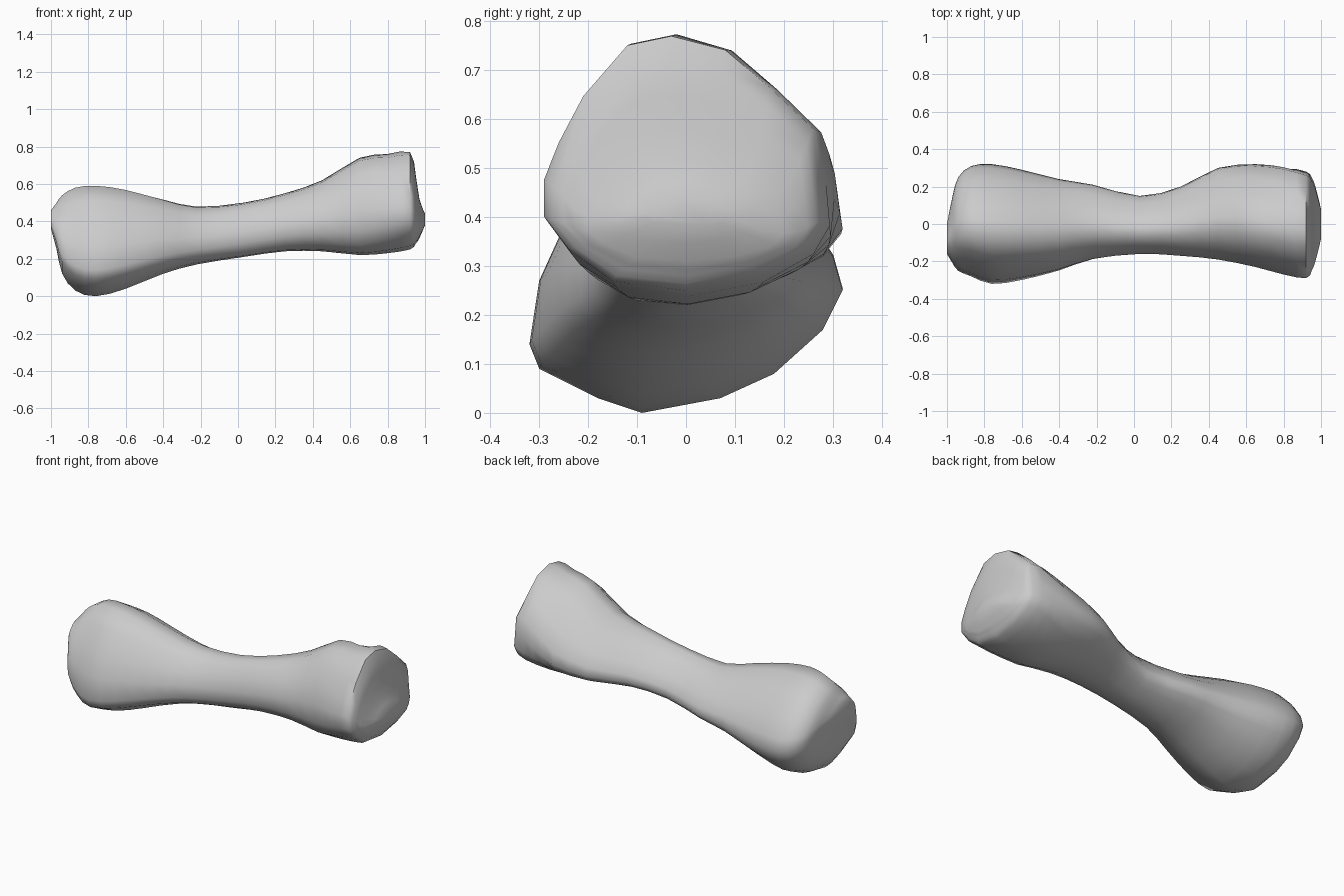
import bpy
import bmesh

default_cube = bpy.data.objects.get("Cube")
if default_cube:
    bpy.data.objects.remove(default_cube, do_unlink=True)


def make_material(name, colour):
    material = bpy.data.materials.new(name)
    material.use_nodes = True
    material.diffuse_color = colour
    shader = material.node_tree.nodes["Principled BSDF"]
    shader.inputs["Base Color"].default_value = colour
    shader.inputs["Roughness"].default_value = 0.8
    return material


def refine(points):
    """Insert a point on a smooth curve halfway along each span."""
    padded = [points[0]] + points + [points[-1]]
    result = []
    for a, b, c, d in zip(padded, padded[1:], padded[2:], padded[3:]):
        middle = tuple((9 * (q + r) - p - s) / 16
                       for p, q, r, s in zip(a, b, c, d))
        result += [b, middle]
    return result + [points[-1]]


def normalise(outline):
    """Scale an outline of (y, z) points to the unit square."""
    ys, zs = zip(*outline)
    return [((y - min(ys)) / (max(ys) - min(ys)),
             (z - min(zs)) / (max(zs) - min(zs))) for y, z in outline]


def mix(a, b, t):
    return a + (b - a) * t


# Cross-sections, from the underside round by the back
low_knuckle = normalise([
    (-.09, 0), (.07, .03), (.18, .08), (.28, .17), (.32, .25), (.3, .32),
    (.24, .41), (.14, .51), (.02, .58), (-.08, .59), (-.17, .51), (-.25, .38),
    (-.3, .27), (-.32, .14), (-.3, .09), (-.18, .03)])
shaft = normalise([
    (.42, 0), (.62, .04), (.8, .12), (.93, .2), (1, .3), (.98, .43),
    (.87, .61), (.7, .8), (.47, 1), (.3, .97), (.17, .85), (.07, .67),
    (0, .46), (.01, .25), (.09, .1), (.23, .02)])
high_knuckle = normalise([
    (0, .22), (.15, .25), (.25, .31), (.28, .37), (.27, .46), (.26, .57),
    (.17, .66), (.08, .74), (-.03, .77), (-.12, .75), (-.21, .64),
    (-.26, .54), (-.29, .46), (-.29, .38), (-.24, .31), (-.15, .24)])

# Where along x each cross-section holds
keys = [(-1, low_knuckle), (-.7, low_knuckle), (0, shaft), (.65, shaft),
        (.88, high_knuckle), (1, high_knuckle)]


def outline_at(x):
    for (start, first), (end, second) in zip(keys, keys[1:]):
        if x <= end:
            t = (x - start) / (end - start)
            return [(mix(p[0], q[0], t), mix(p[1], q[1], t))
                    for p, q in zip(first, second)]


# Stations along the bone: x, front, back, underside, top
stations = refine([
    (-1, -.16, 0, .36, .46),
    (-.97, -.21, .15, .25, .5),
    (-.94, -.25, .25, .12, .54),
    (-.87, -.28, .31, .03, .58),
    (-.76, -.32, .32, 0, .59),
    (-.6, -.3, .29, .04, .57),
    (-.4, -.25, .24, .12, .52),
    (-.22, -.19, .21, .17, .48),
    (.03, -.16, .15, .21, .5),
    (.25, -.17, .2, .24, .55),
    (.45, -.19, .3, .24, .62),
    (.65, -.23, .32, .22, .74),
    (.8, -.27, .31, .23, .76),
    (.92, -.29, .28, .25, .77),
    (.95, -.25, .25, .28, .65),
    (.97, -.2, .2, .31, .52),
    (1, -.08, .08, .38, .44),
])


def loft_bone(name, material):
    bm = bmesh.new()
    rings = []
    for x, front, back, under, top in stations:
        rings.append([bm.verts.new((x, mix(front, back, u),
                                    mix(under, top, v)))
                      for u, v in outline_at(x)])
    # Side walls
    for first, second in zip(rings, rings[1:]):
        for i in range(len(first)):
            j = (i + 1) % len(first)
            bm.faces.new((first[i], first[j], second[j], second[i]))
    # Closed ends
    bm.faces.new(rings[0])
    bm.faces.new(rings[-1])
    bmesh.ops.recalc_face_normals(bm, faces=bm.faces)
    mesh = bpy.data.meshes.new(name)
    bm.to_mesh(mesh)
    bm.free()
    mesh.materials.append(material)
    bone = bpy.data.objects.new(name, mesh)
    bpy.context.collection.objects.link(bone)
    return bone


bone = loft_bone("bone", make_material("bone grey", (.6, .6, .6, 1)))

# Smooth the shaft and keep the knuckle rims crisp
bpy.ops.object.select_all(action="DESELECT")
bone.select_set(True)
bpy.context.view_layer.objects.active = bone
bpy.ops.object.shade_smooth_by_angle(angle=.9)
